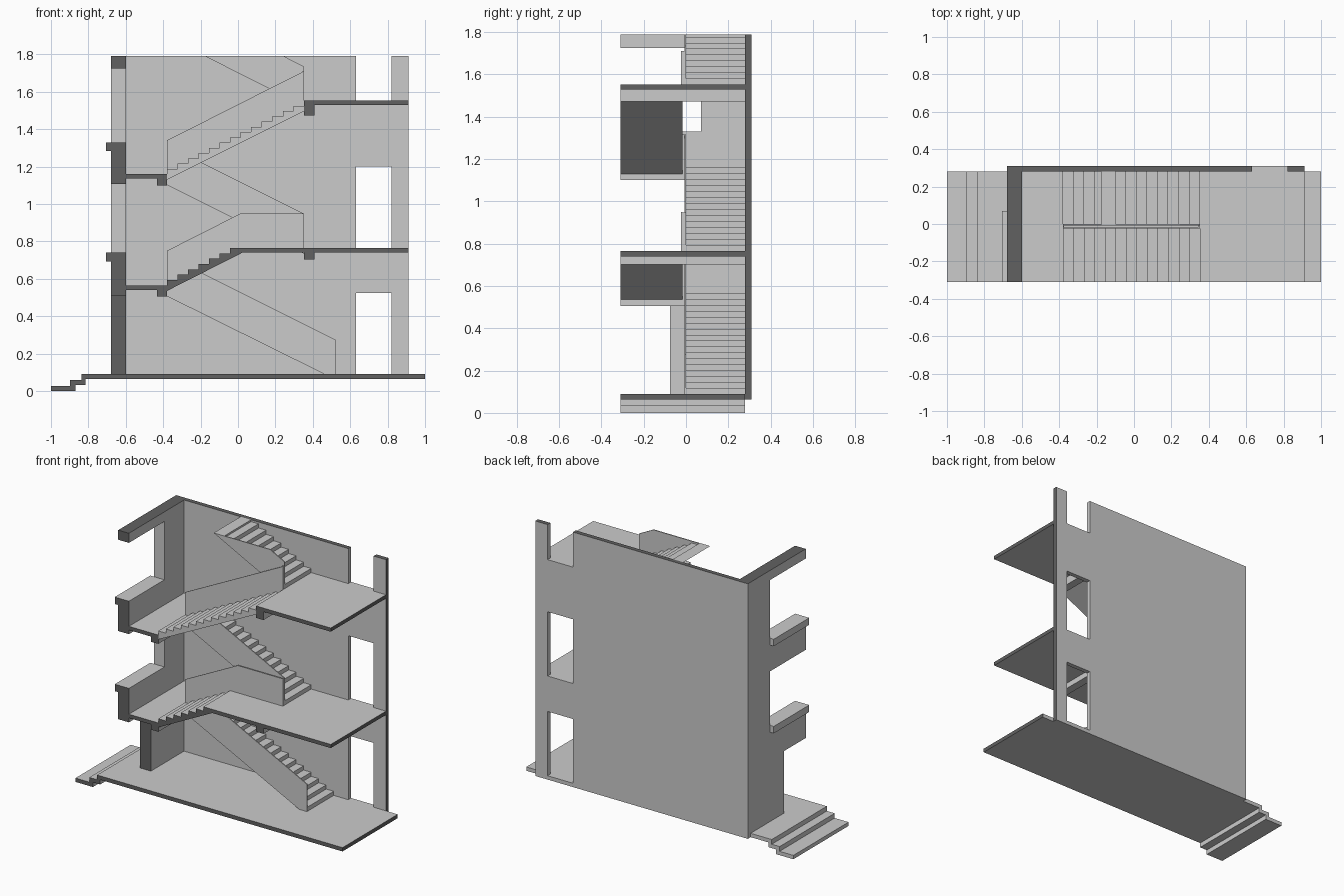
import bpy, bmesh

if "Cube" in bpy.data.objects:
    bpy.data.objects.remove(bpy.data.objects["Cube"])

# two flat colours: plaster and the dark section-cut faces
def material(name, v):
    m = bpy.data.materials.new(name)
    m.diffuse_color = (v, v, v, 1)
    m.use_nodes = True
    m.node_tree.nodes["Principled BSDF"].inputs["Base Color"].default_value = m.diffuse_color
    return m
LIGHT = material("light_grey_plaster", 0.6)
DARK = material("dark_grey_cut_face", 0.12)

FRONT, BACK, OUT = -0.31, 0.28, 0.31      # cut plane, wall inside, wall outside
XL, XR, END = -0.38, 0.352, 0.912         # flight ends, right section cut
TOP, GROUND, LAND1, FLOOR1, LAND2, FLOOR2 = 1.79, 0.09, 0.565, 0.765, 1.16, 1.553
GO = (XR - XL) / 13                       # tread depth
T = 0.025                                 # slab thickness
WAIST = 0.03


def finish(name, bm, cut_top=False):
    """Colour the section-cut faces dark and link the object."""
    bmesh.ops.recalc_face_normals(bm, faces=bm.faces)
    for f in bm.faces:
        c, n = f.calc_center_median(), f.normal
        cut = n.y < -0.9 and (c.y < FRONT + 0.005 or abs(c.y + 0.075) < 0.004)
        cut = cut or (n.x > 0.9 and c.x > END - 0.005)
        cut = cut or (cut_top and n.z > 0.9 and c.z > TOP - 0.005)
        f.material_index = int(cut)
    me = bpy.data.meshes.new(name)
    bm.to_mesh(me)
    bm.free()
    me.materials.append(LIGHT)
    me.materials.append(DARK)
    ob = bpy.data.objects.new(name, me)
    bpy.context.collection.objects.link(ob)
    return ob


def extrude(bm, faces, vec):
    ret = bmesh.ops.extrude_face_region(bm, geom=faces, use_keep_orig=True)
    bmesh.ops.translate(bm, vec=vec,
                        verts=[v for v in ret["geom"] if isinstance(v, bmesh.types.BMVert)])


def prism_y(name, pts, y0=FRONT, y1=BACK):
    """Extrude an xz profile along y."""
    bm = bmesh.new()
    f = bm.faces.new([bm.verts.new((x, y0, z)) for x, z in pts])
    extrude(bm, [f], (0, y1 - y0, 0))
    return finish(name, bm)


def slab(name, x0, x1, z0, z1, y0=FRONT, y1=BACK):
    return prism_y(name, [(x0, z0), (x1, z0), (x1, z1), (x0, z1)], y0, y1)


def steps(x0, z0, z1, n, d):
    """Zigzag of n risers starting at x0, going in direction d."""
    r = (z1 - z0) / n
    pts = []
    for i in range(n):
        x = x0 + d * GO * i
        pts += [(x, z0 + r * i), (x, z0 + r * (i + 1))]
    return pts, r


# ground slab with the two entrance steps
prism_y("ground_slab", [(-1, 0), (-0.87, 0), (-0.87, 0.032), (-0.815, 0.032), (-0.815, 0.064),
                        (1, 0.064), (1, GROUND), (-0.838, GROUND), (-0.838, 0.058),
                        (-0.897, 0.058), (-0.897, 0.026), (-1, 0.026)])

# back wall with a doorway on each level
xs = [-0.68, 0.63, 0.82, END]
zs = [0.064, GROUND, 0.525, FLOOR1, 1.2, FLOOR2, TOP]
bm = bmesh.new()
grid = [[bm.verts.new((x, BACK, z)) for z in zs] for x in xs]
cells = [bm.faces.new((grid[i][j], grid[i + 1][j], grid[i + 1][j + 1], grid[i][j + 1]))
         for i in range(3) for j in range(6) if not (i == 1 and j in (1, 3, 5))]
extrude(bm, cells, (0, OUT - BACK, 0))
finish("back_wall", bm, True)

# side wall: door opening, two window openings, parapets and lintel
side = [(BACK, 0.064), (-0.075, 0.064), (-0.075, 0.51), (FRONT, 0.51), (FRONT, 0.74),
        (0.07, 0.74), (0.07, 1.107), (FRONT, 1.107), (FRONT, 1.33), (0.07, 1.33),
        (0.07, 1.725), (FRONT, 1.725), (FRONT, TOP), (BACK, TOP)]
bm = bmesh.new()
f = bm.faces.new([bm.verts.new((-0.68, y, z)) for y, z in side])
extrude(bm, [f], (0.08, 0, 0))
finish("side_wall", bm, True)
for i, z in enumerate((0.74, 1.33)):
    slab(f"window_sill_{i+1}", -0.706, -0.68, z - 0.047, z, FRONT, 0.07)

# landings and floors, each with its downstand beam
for i, z in enumerate((LAND1, LAND2)):
    prism_y(f"landing_{i+1}", [(-0.6, z), (-0.6, z - T), (-0.433, z - T), (-0.433, z - 0.06),
                               (XL, z - 0.06), (XL, z)])
for i, z in enumerate((FLOOR1, FLOOR2)):
    prism_y(f"floor_{i+1}", [(XR, z), (XR, z - 0.063 - i * 0.018), (0.408, z - 0.063 - i * 0.018),
                             (0.408, z - T), (END, z - T), (END, z)])

# front flights (rising to the right)
FY = -0.022
pts, r = steps(XL, LAND1, FLOOR1, 7, 1)
bend = XL + (FLOOR1 - T - LAND1 + WAIST) * GO / r
prism_y("front_flight_1", pts + [(XR, FLOOR1), (XR, FLOOR1 - T), (bend, FLOOR1 - T),
                                 (XL, LAND1 - WAIST)], FRONT, FY)
pts, r = steps(XL, LAND2, FLOOR2, 14, 1)
prism_y("front_flight_2", pts + [(XR, FLOOR2 - r - WAIST), (XL, LAND2 - WAIST)], FRONT, FY)

# back flights (rising to the left)
pts, r = steps(XL + 16 * GO, GROUND, LAND1, 17, -1)
prism_y("back_flight_1", pts + [(XL, LAND1 - r - WAIST), (0.462, GROUND)], 0, BACK)
pts, r = steps(XR, FLOOR1, LAND2, 14, -1)
prism_y("back_flight_2", pts + [(XL, LAND2 - r - WAIST), (XR, FLOOR1 - WAIST)], 0, BACK)
pts, r = steps(XR, FLOOR2, FLOOR2 + 9 * 0.0281, 9, -1)
pts[-1] = (pts[-1][0], TOP)
prism_y("back_flight_3", pts + [(-0.177, TOP), (XR, FLOOR2 - WAIST)], 0, BACK)

# thin solid balustrades either side of the stair well
P = 0.007
def front_panel(name, pts):
    prism_y(name, pts, FY - 0.002, FY - 0.002 + P)
def back_panel(name, pts):
    prism_y(name, pts, -P, 0)
front_panel("front_balustrade_1", [(XL, LAND1 - WAIST), (XL, 0.75), (0.015, 0.95), (XR, 0.95),
                                   (XR, FLOOR1 - T), (bend, FLOOR1 - T)])
front_panel("front_balustrade_2", [(XL, LAND2 - WAIST), (XL, 1.34), (XR, 1.71), (XR, FLOOR2 - 0.058)])
back_panel("back_balustrade_1", [(0.52, GROUND), (0.52, 0.275), (XL, 0.725), (XL, 0.507),
                                 (0.462, GROUND)])
back_panel("back_balustrade_2", [(XR, FLOOR1 - WAIST), (XR, 0.948), (XL, 1.315), (XL, 1.102)])
back_panel("back_balustrade_3", [(XR, FLOOR2 - WAIST), (XR, 1.735), (0.245, TOP), (-0.177, TOP)])

# end plates closing the well at floors and landings
for i, (x, z0, z1) in enumerate(((XR - P, FLOOR1 - T, 0.948), (XR - P, FLOOR2 - T, 1.71),
                                 (XL, LAND1 - T, 0.725), (XL, LAND2 - T, 1.315))):
    slab(f"balustrade_end_{i+1}", x, x + P, z0, z1, FY + 0.005, -P)
